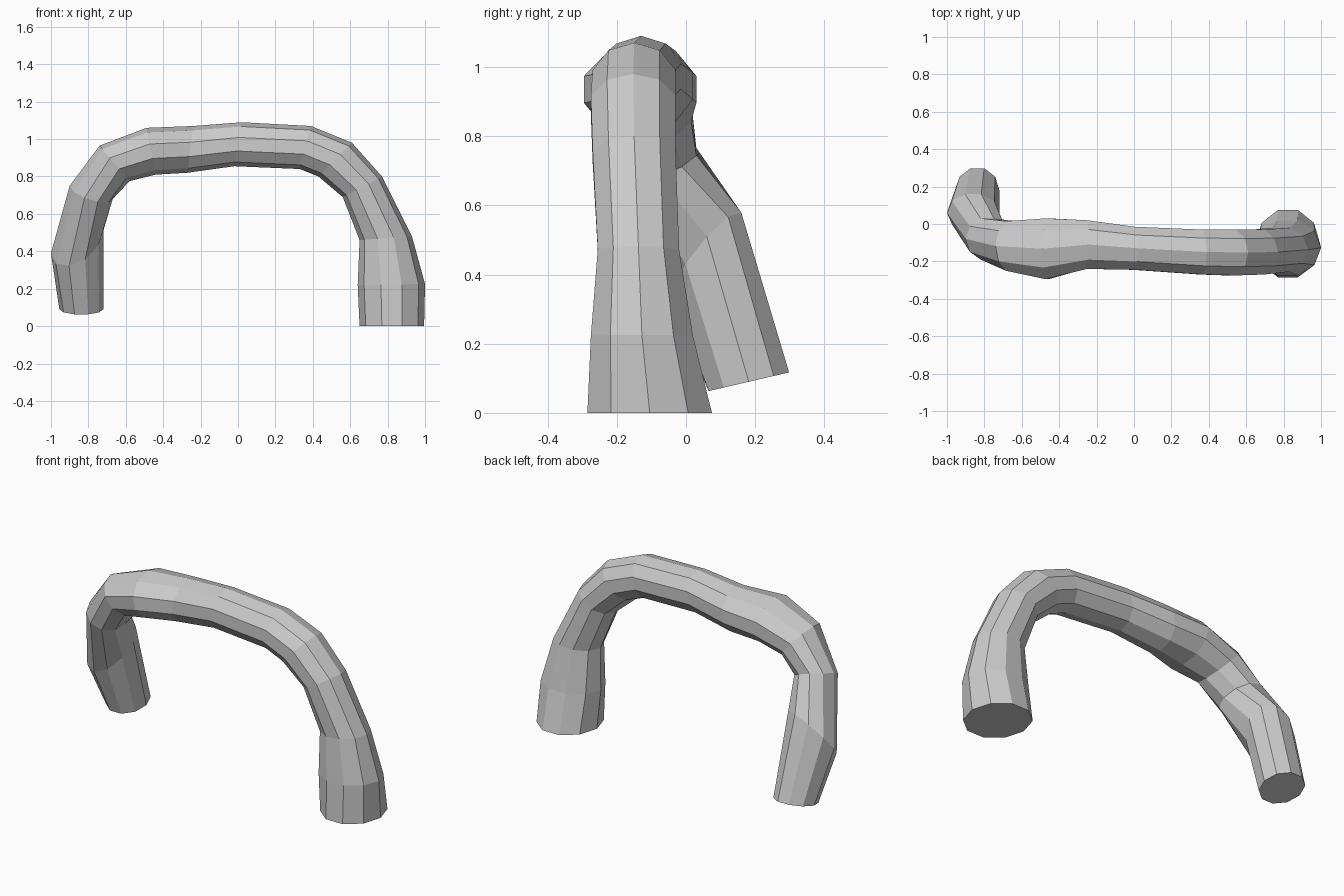
import bpy, bmesh, math
from mathutils import Vector

SIDES = 10

# Cross-sections from the right foot to the left foot:
# outer x, z, inner x, z, y min, y max, z tilt of the back edge
rings = [
    (0.995, 0.00, 0.65, 0.00, -0.285, 0.075, 0.0),
    (1.00, 0.225, 0.64, 0.22, -0.275, 0.02, 0.0),
    (0.93, 0.48, 0.65, 0.46, -0.255, -0.02, 0.0),
    (0.77, 0.80, 0.56, 0.69, -0.27, -0.03, 0.0),
    (0.61, 0.98, 0.43, 0.80, -0.275, -0.03, 0.0),
    (0.39, 1.07, 0.33, 0.84, -0.27, -0.03, 0.0),
    (0.02, 1.09, -0.02, 0.855, -0.245, -0.015, 0.0),
    (-0.24, 1.07, -0.27, 0.82, -0.24, 0.02, 0.0),
    (-0.49, 1.06, -0.44, 0.81, -0.295, 0.03, 0.0),
    (-0.74, 0.965, -0.58, 0.775, -0.25, 0.015, 0.0),
    (-0.90, 0.75, -0.67, 0.68, -0.19, 0.03, 0.04),
    (-1.00, 0.39, -0.72, 0.51, -0.04, 0.16, 0.11),
    (-0.955, 0.09, -0.72, 0.09, 0.065, 0.298, 0.027),
]

# Bent arch tube with flat ends
bm = bmesh.new()
loops = []
for ox, oz, ix, iz, y0, y1, tilt in rings:
    yc = (y0 + y1) / 2
    outer, inner = Vector((ox, yc, oz)), Vector((ix, yc, iz))
    centre, a = (outer + inner) / 2, (outer - inner) / 2
    b = Vector((0, (y1 - y0) / 2, tilt)) / math.sin(math.radians(72))
    loops.append([bm.verts.new(centre + a * math.cos(t) + b * math.sin(t))
                  for t in (2 * math.pi * i / SIDES for i in range(SIDES))])
for p, q in zip(loops, loops[1:]):
    for i in range(SIDES):
        j = (i + 1) % SIDES
        bm.faces.new((p[i], p[j], q[j], q[i]))
bm.faces.new(loops[0])
bm.faces.new(loops[-1])
bmesh.ops.recalc_face_normals(bm, faces=bm.faces)

mesh = bpy.data.meshes.new("arched_tube")
bm.to_mesh(mesh)
bm.free()
bpy.context.collection.objects.link(bpy.data.objects.new("arched_tube", mesh))
